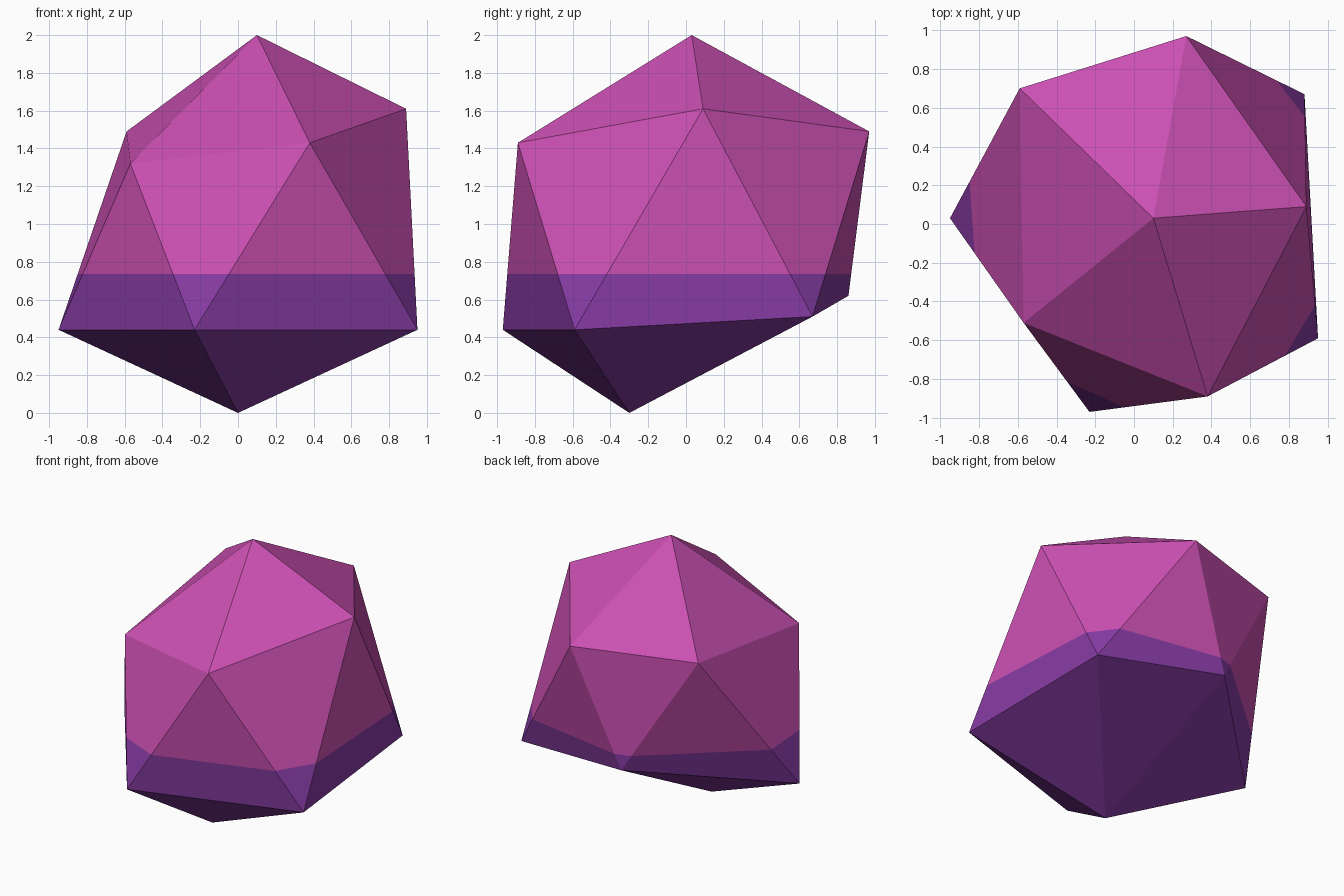
import bpy, bmesh
from mathutils import Vector

if "Cube" in bpy.data.objects:
    bpy.data.objects.remove(bpy.data.objects["Cube"])

def material(name, rgb):
    m = bpy.data.materials.new(name)
    m.diffuse_color = (*rgb, 1.0)
    m.use_nodes = True
    m.node_tree.nodes["Principled BSDF"].inputs["Base Color"].default_value = m.diffuse_color
    return m

BAND_Z = 0.735  # height where the colour changes

# Irregular twenty-sided stone: two points and two staggered rings of five
top = (0.10, 0.03, 2.0)
bottom = (0.0, -0.30, 0.0)
upper = [(-0.59, 0.70, 1.49), (-0.57, -0.51, 1.32), (0.38, -0.89, 1.43),
         (0.89, 0.09, 1.61), (0.27, 0.97, 1.49)]
lower = [(-0.95, 0.03, 0.44), (-0.23, -0.97, 0.44), (0.95, -0.59, 0.44),
         (0.88, 0.67, 0.51), (-0.07, 0.86, 0.62)]

bm = bmesh.new()
t, b = bm.verts.new(top), bm.verts.new(bottom)
u = [bm.verts.new(p) for p in upper]
l = [bm.verts.new(p) for p in lower]
for i in range(5):
    j = (i + 1) % 5
    bm.faces.new((t, u[i], u[j]))
    bm.faces.new((u[i], l[i], u[j]))
    bm.faces.new((l[i], l[j], u[j]))
    bm.faces.new((b, l[j], l[i]))
bmesh.ops.recalc_face_normals(bm, faces=bm.faces[:])

# Cut the faces at the colour line, then colour by height
bmesh.ops.bisect_plane(bm, geom=bm.verts[:] + bm.edges[:] + bm.faces[:],
                       plane_co=Vector((0, 0, BAND_Z)), plane_no=Vector((0, 0, 1)))
for f in bm.faces:
    f.smooth = False
    f.material_index = 0 if f.calc_center_median().z > BAND_Z else 1

mesh = bpy.data.meshes.new("faceted_stone")
bm.to_mesh(mesh)
bm.free()
mesh.materials.append(material("pink", (0.60, 0.08, 0.45)))
mesh.materials.append(material("purple", (0.24, 0.044, 0.37)))
stone = bpy.data.objects.new("faceted_stone", mesh)
bpy.context.collection.objects.link(stone)
